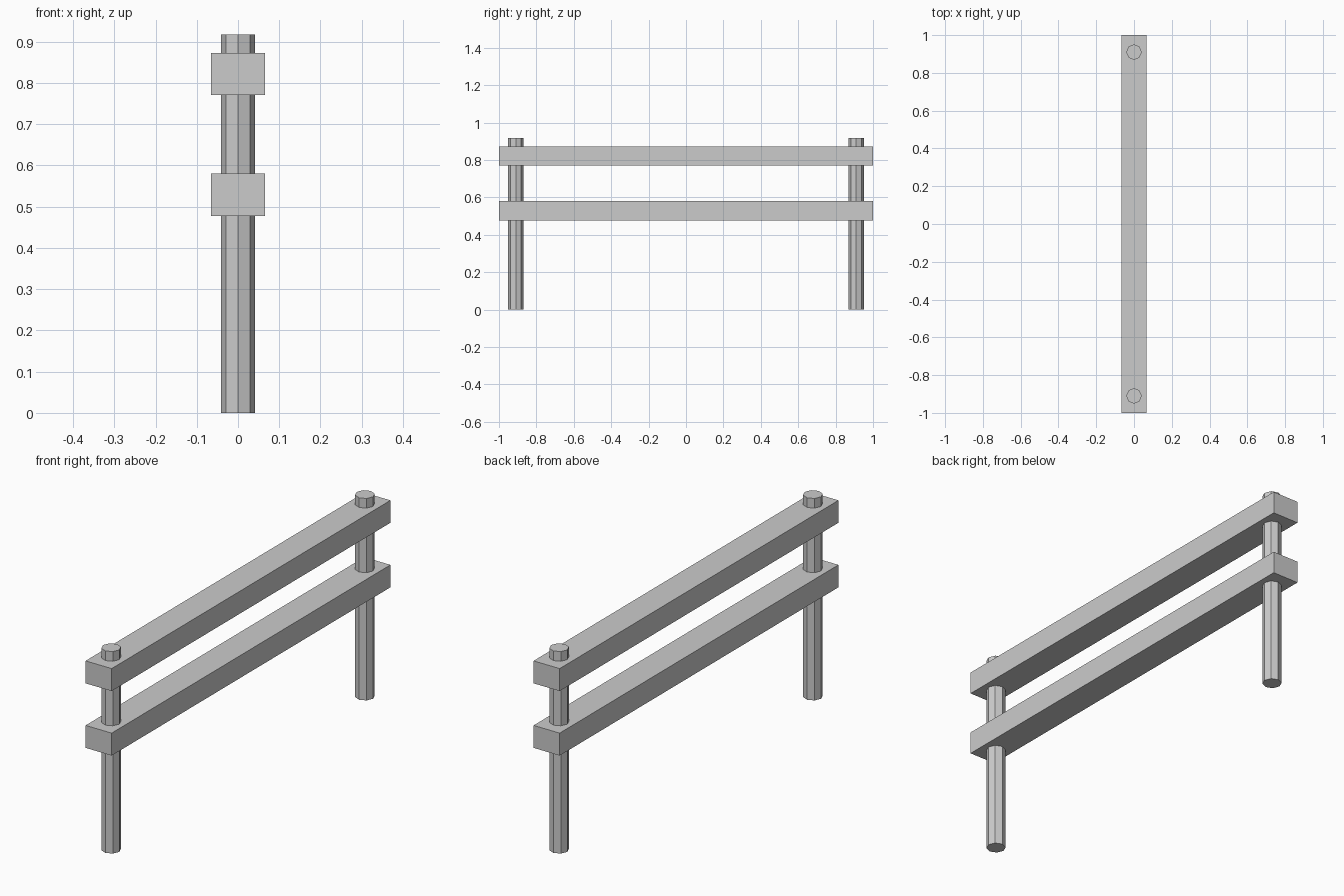
import bpy
import math

if "Cube" in bpy.data.objects:
    bpy.data.objects.remove(bpy.data.objects["Cube"])


def rail(name, z0, z1):
    bpy.ops.mesh.primitive_cube_add(size=1, location=(0, 0, (z0 + z1) / 2))
    ob = bpy.context.object
    ob.name = name
    ob.scale = (0.131, 2.0, z1 - z0)
    bpy.ops.object.transform_apply(location=False, rotation=False, scale=True)


def post(name, y, height=0.917, radius=0.041):
    bpy.ops.mesh.primitive_cylinder_add(vertices=8, radius=radius, depth=height,
                                        location=(0, y, height / 2))
    bpy.context.object.name = name


# Eight-sided upright posts
post("front_post", -0.91)
post("back_post", 0.91)

# Horizontal rails running through the posts
rail("lower_rail", 0.478, 0.580)
rail("upper_rail", 0.771, 0.873)
